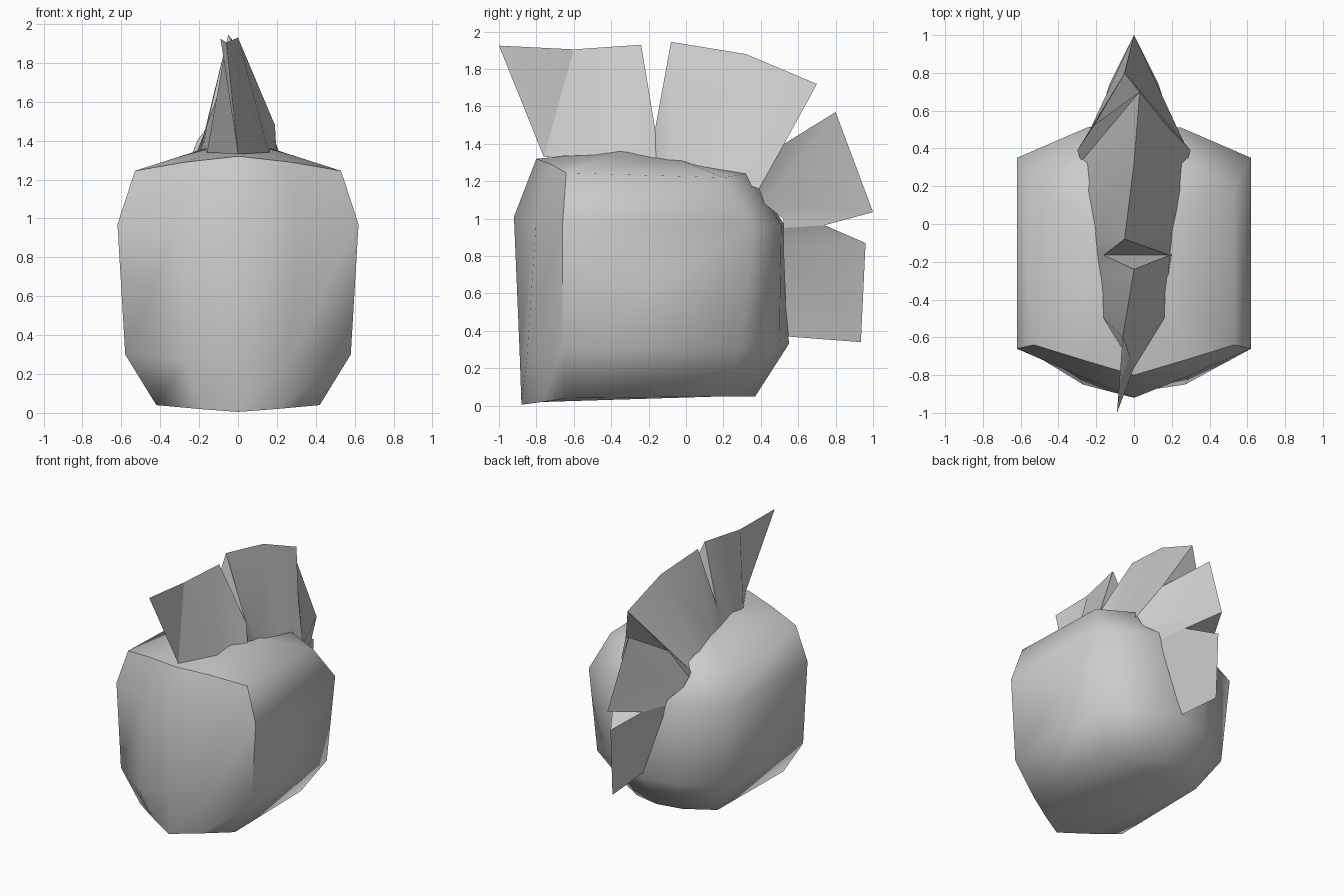
import bpy
import bmesh
import math
from mathutils import Vector

if "Cube" in bpy.data.objects:
    bpy.data.objects.remove(bpy.data.objects["Cube"], do_unlink=True)

# One plain grey for everything
grey = bpy.data.materials.new("plain_grey")
grey.use_nodes = True
grey.diffuse_color = (0.6, 0.6, 0.6, 1)
grey.node_tree.nodes["Principled BSDF"].inputs["Base Color"].default_value = (0.6, 0.6, 0.6, 1)


def finish(bm, name, smooth_angle):
    """Turn the bmesh into a named, smooth-shaded object."""
    bmesh.ops.remove_doubles(bm, verts=bm.verts, dist=0.0005)
    bmesh.ops.recalc_face_normals(bm, faces=bm.faces)
    mesh = bpy.data.meshes.new(name)
    bm.to_mesh(mesh)
    bm.free()
    mesh.materials.append(grey)
    obj = bpy.data.objects.new(name, mesh)
    bpy.context.collection.objects.link(obj)
    bpy.ops.object.select_all(action='DESELECT')
    obj.select_set(True)
    bpy.context.view_layer.objects.active = obj
    bpy.ops.object.shade_smooth_by_angle(angle=math.radians(smooth_angle))
    return obj


def add_face(bm, points):
    """Add a face, skipping repeated points."""
    unique = []
    for point in points:
        if all((Vector(point) - Vector(other)).length > 0.001 for other in unique):
            unique.append(point)
    if len(unique) > 2:
        bm.faces.new([bm.verts.new(point) for point in unique])


# Head: half rings from front centre to back centre, bottom to top
half_rings = [
    [(0, -.88, .005), (.2, -.77, .02), (.42, -.64, .04), (.42, .2, .05), (.2, .33, .05), (0, .37, .05)],
    [(0, -.89, .3), (.27, -.85, .27), (.58, -.66, .3), (.58, .3, .3), (.25, .5, .33), (0, .55, .33)],
    [(0, -.92, 1.01), (.3, -.8, 1), (.62, -.66, .97), (.62, .35, .97), (.25, .51, .96), (0, .53, .96)],
    [(0, -.8, 1.32), (.27, -.72, 1.29), (.53, -.64, 1.245), (.53, .2, 1.22), (.25, .32, 1.24), (0, .35, 1.25)],
    [(0, -.5, 1.35), (.1, -.45, 1.355), (.17, -.35, 1.36), (.17, -.05, 1.32), (.1, 0, 1.31), (0, .02, 1.31)],
]


def full_ring(half):
    return half + [(-x, y, z) for x, y, z in reversed(half[1:-1])]


bm = bmesh.new()
rings = [full_ring(half) for half in half_rings]
count = len(rings[0])
for lower, upper in zip(rings, rings[1:]):
    for i in range(count):
        j = (i + 1) % count
        add_face(bm, [lower[i], lower[j], upper[j], upper[i]])
add_face(bm, rings[0])
add_face(bm, rings[-1])
finish(bm, "head", 60)

# Hair crest: each station has a crest point and a base point.
# Values: crest x, crest half width, crest y, crest z, base half width, base y, base z.
# A station with crest width is the floor of a notch between two tufts.
stations = [
    (-.09, 0, -1, 1.925, 0, -.76, 1.33),
    (-.06, 0, -.6, 1.905, .16, -.5, 1.34),
    (0, 0, -.24, 1.93, .18, -.28, 1.33),
    (.015, .175, -.165, 1.48, .2, -.16, 1.3),
    (-.05, 0, -.08, 1.945, .21, -.05, 1.29),
    (0, 0, .32, 1.88, .26, .17, 1.22),
    (.03, 0, .7, 1.72, .28, .33, 1.18),
    (-.02, .19, .525, 1.4, .3, .39, 1.16),
    (-.05, 0, .8, 1.57, .27, .42, 1.08),
    (0, 0, 1, 1.035, .2, .52, 1),
    (0, .13, .74, .965, .18, .52, .95),
    (0, 0, .96, .87, .16, .52, .85),
    (0, 0, .935, .34, 0, .54, .37),
]


def crest(station, side):
    x, width, y, z = station[:4]
    return (x + side * width, y, z)


def base(station, side):
    width, y, z = station[4:]
    return (side * width, y, z)


bm = bmesh.new()
for here, after in zip(stations, stations[1:]):
    for side in (-1, 1):
        add_face(bm, [base(here, side), base(after, side), crest(after, side), crest(here, side)])
    # Sloping end of a tuft, down to the notch floor
    add_face(bm, [crest(here, -1), crest(here, 1), crest(after, 1), crest(after, -1)])
finish(bm, "hair_crest", 25)
